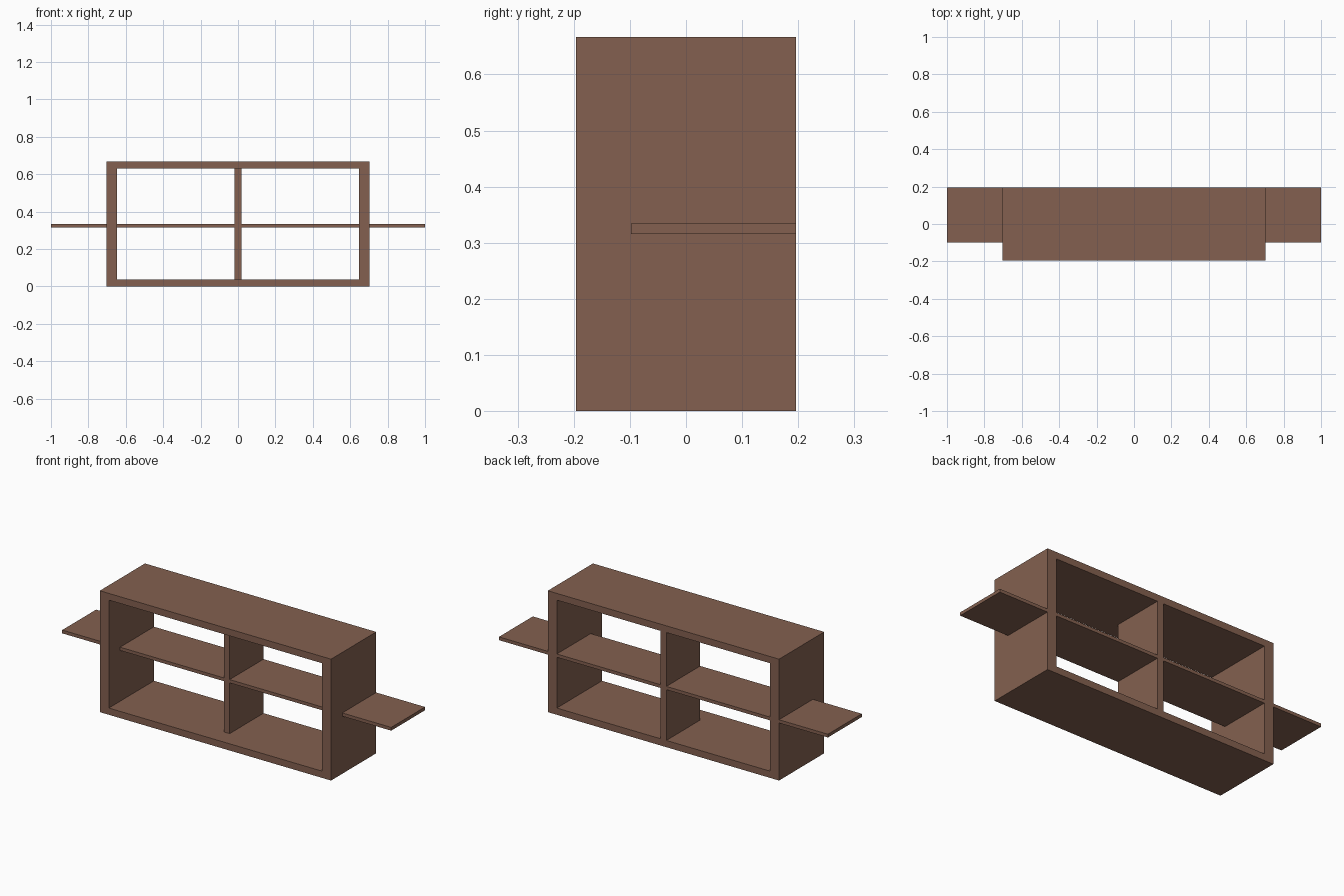
import bpy

if "Cube" in bpy.data.objects:
    bpy.data.objects.remove(bpy.data.objects["Cube"])

wood = bpy.data.materials.new("brown_wood")
wood.diffuse_color = (0.23, 0.118, 0.08, 1)
wood.use_nodes = True
wood.node_tree.nodes["Principled BSDF"].inputs["Base Color"].default_value = wood.diffuse_color


def box(name, x, y, z):
    """Box from (min, max) ranges on each axis."""
    bpy.ops.mesh.primitive_cube_add(size=1)
    o = bpy.context.object
    o.name = name
    for v in o.data.vertices:
        v.co = [r[0] if c < 0 else r[1] for c, r in zip(v.co, (x, y, z))]
    o.data.materials.append(wood)
    return o


W, T = 0.703, 0.055            # case half width, side thickness
D, H, P = 0.196, 0.667, 0.037  # half depth, height, top/bottom thickness
INNER = W - T
FRONT = -0.098                 # set-back front edge of shelves and divider
SHELF_Z = (0.316, 0.334)
DIV = 0.018                    # divider half thickness

# Outer case: top and bottom panels between full-height sides
box("bottom_panel", (-INNER, INNER), (-D, D), (0, P))
box("top_panel", (-INNER, INNER), (-D, D), (H - P, H))

# Centre divider
box("centre_divider", (-DIV, DIV), (FRONT, D), (P, H - P))

# Mirrored sides, inner shelves and outer wing shelves
for side, s in (("left", -1), ("right", 1)):
    def span(a, b):
        return tuple(sorted((s * a, s * b)))
    box(side + "_side_panel", span(INNER, W), (-D, D), (0, H))
    box(side + "_inner_shelf", span(DIV, INNER), (FRONT, D), SHELF_Z)
    box(side + "_wing_shelf", span(W, 1.0), (FRONT, D), SHELF_Z)
